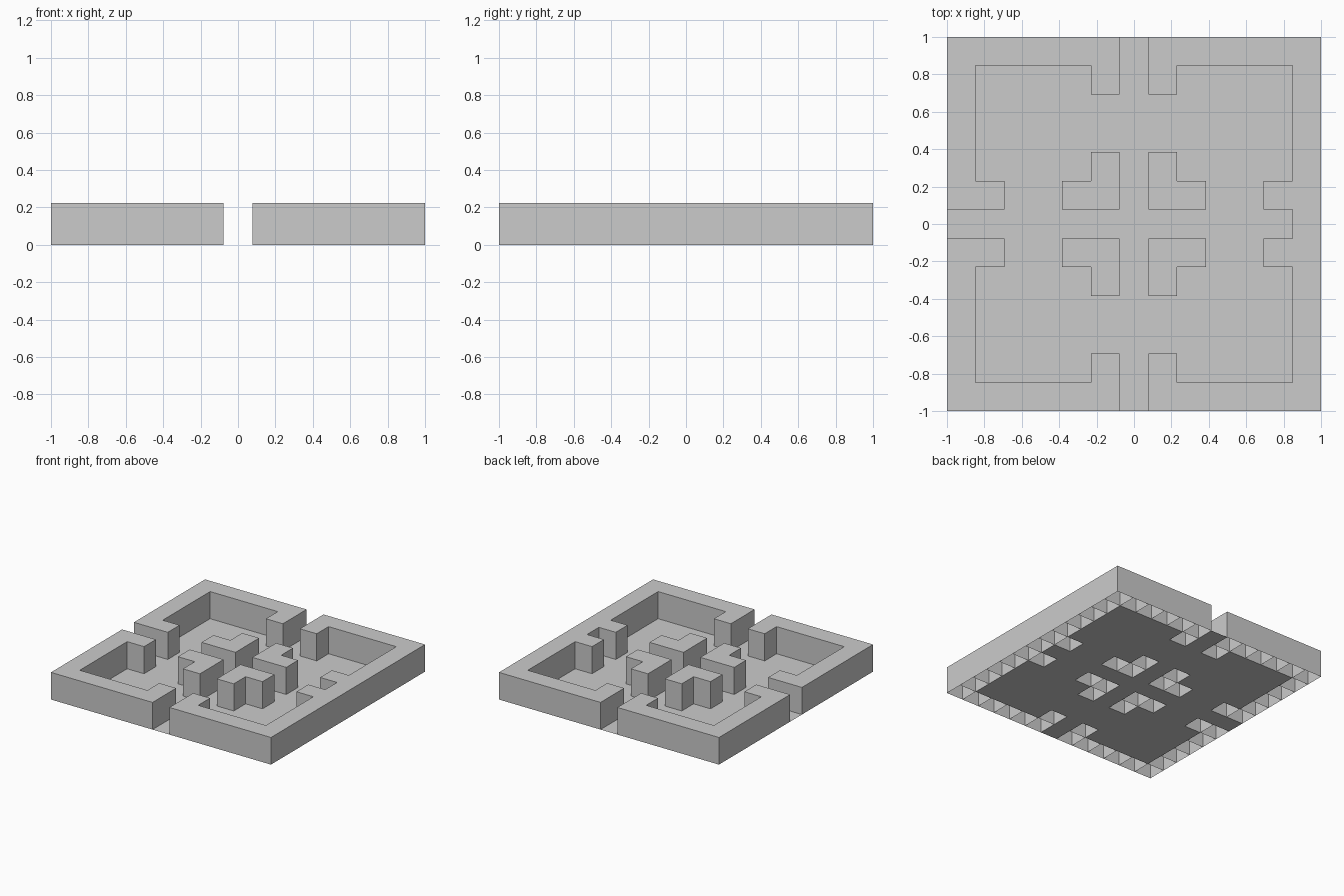
import bpy, bmesh

if "Cube" in bpy.data.objects:
    bpy.data.objects.remove(bpy.data.objects["Cube"])

S = 2 / 13      # cell size of the 13 x 13 grid
H = 0.223       # wall height


def add_cell(bm, i, j, height):
    """Floor tile (height 0) or hollow wall block, open underneath."""
    x0, x1, y0, y1 = (i - .5) * S, (i + .5) * S, (j - .5) * S, (j + .5) * S
    ring = [(x0, y0), (x1, y0), (x1, y1), (x0, y1)]
    top = [bm.verts.new((x, y, height)) for x, y in ring]
    bm.faces.new(top)
    if height:
        low = [bm.verts.new((x, y, 0)) for x, y in ring]
        for k in range(4):
            n = (k + 1) % 4
            bm.faces.new((low[k], low[n], top[n], top[k]))


def build(name, cells, height):
    bm = bmesh.new()
    for i, j in sorted(cells):
        add_cell(bm, i, j, height)
    mesh = bpy.data.meshes.new(name)
    bm.to_mesh(mesh)
    bm.free()
    bpy.context.collection.objects.link(bpy.data.objects.new(name, mesh))


def mirrored(cells):
    return {(i * a, j * b) for i, j in cells for a in (1, -1) for b in (1, -1)}


grid = {(i, j) for i in range(-6, 7) for j in range(-6, 7)}

# Outer wall with openings at front, back and left
gates = {(0, 6), (0, -6), (-6, 0)}
outer = {c for c in grid if max(abs(c[0]), abs(c[1])) == 6} - gates
# Short posts flanking the middle of each side
posts = mirrored([(1, 5), (5, 1)])
# Four L-shaped blocks round the centre
corners = mirrored([(1, 1), (2, 1), (1, 2)])

build("outer_wall", outer, H)
build("gate_posts", posts, H)
build("centre_corner_walls", corners, H)
# Flat floor wherever there is no wall
build("floor", grid - outer - posts - corners, 0)
